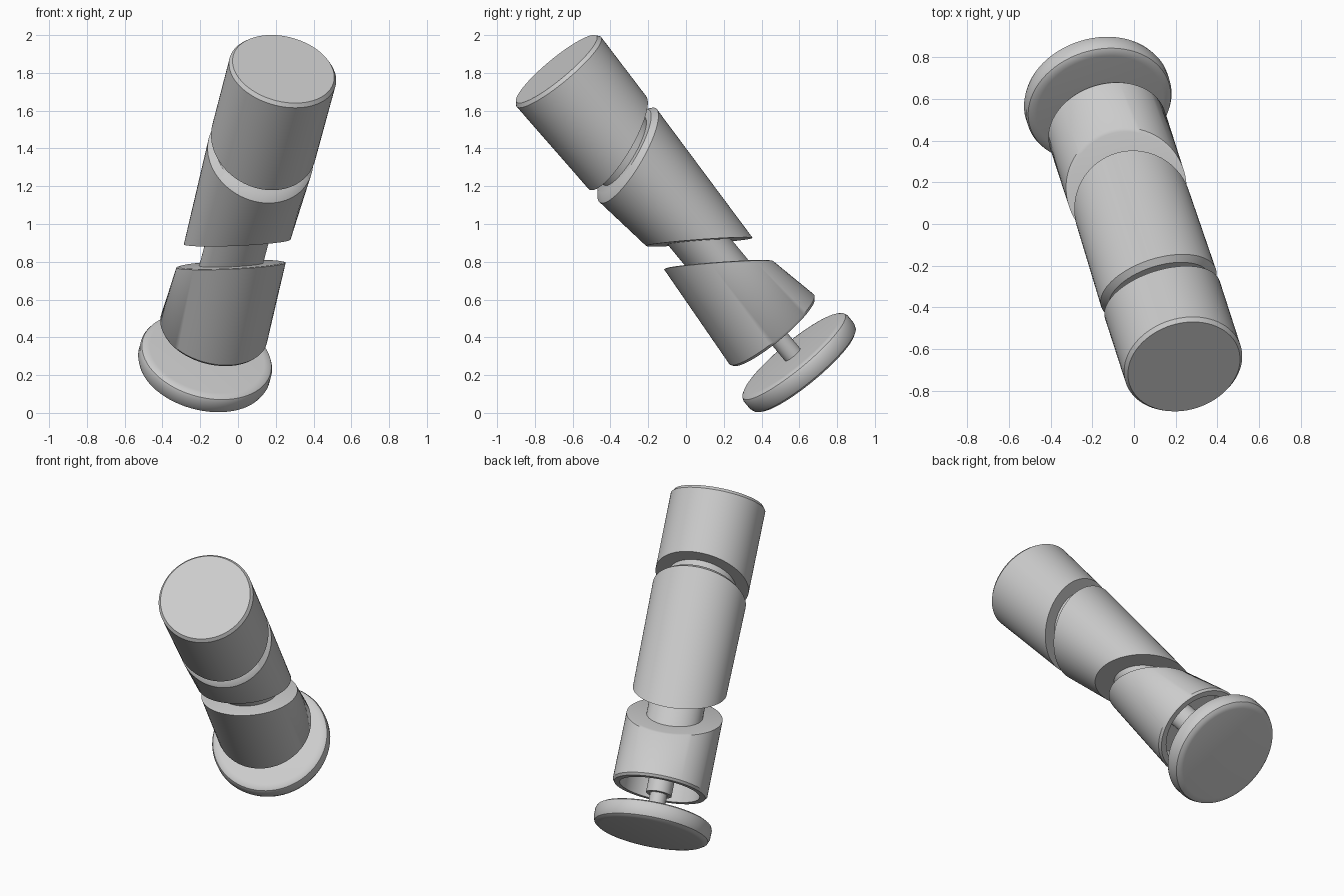
import bpy, bmesh, math
from mathutils import Vector

if "Cube" in bpy.data.objects:
    bpy.data.objects.remove(bpy.data.objects["Cube"])

BASE = Vector((-0.175, 0.60, 0.265))
AXIS = Vector((0.415, -1.285, 1.555)).normalized()
TILT = Vector((0.92, 0.36, 0.05)).normalized()   # hinge direction of the slanted cuts
UPPER = Vector((0.27, -0.83, 0.49)).normalized()   # normal of the upper slanted cut
LOWER = Vector((-0.045, -0.075, 1.0)).normalized()   # normal of the lower slanted cut
SIDES = 72


def loft(name, rings):
    """Skin circles given as (position along axis, radius, normal), capped at both ends."""
    bm = bmesh.new()
    loops = []
    for t, r, n in rings:
        u = (TILT - n * TILT.dot(n)).normalized()
        v = n.cross(u)
        c = BASE + AXIS * t
        loops.append([bm.verts.new(c + u * (r * math.cos(a)) + v * (r * math.sin(a)))
                      for a in (2 * math.pi * i / SIDES for i in range(SIDES))])
    for a, b in zip(loops, loops[1:]):
        for i in range(SIDES):
            j = (i + 1) % SIDES
            bm.faces.new((a[i], a[j], b[j], b[i]))
    bm.faces.new(loops[0])
    bm.faces.new(loops[-1])
    bmesh.ops.recalc_face_normals(bm, faces=bm.faces)
    mesh = bpy.data.meshes.new(name)
    bm.to_mesh(mesh)
    bm.free()
    ob = bpy.data.objects.new(name, mesh)
    bpy.context.collection.objects.link(ob)
    bpy.ops.object.select_all(action='DESELECT')
    ob.select_set(True)
    bpy.context.view_layer.objects.active = ob
    bpy.ops.object.shade_smooth_by_angle(angle=math.radians(35))
    return ob


# Foot disc with rounded rims
loft("foot_disc", [(-0.06, 0.31, AXIS), (-0.056, 0.33, AXIS), (-0.044, 0.348, AXIS),
                   (-0.02, 0.357, AXIS), (0.03, 0.357, AXIS), (0.046, 0.35, AXIS),
                   (0.055, 0.335, AXIS), (0.057, 0.31, AXIS)])

# Rod and its thicker sleeve
loft("foot_rod", [(0.0, 0.052, AXIS), (0.3, 0.052, AXIS)])
loft("rod_sleeve", [(0.19, 0.078, AXIS), (0.45, 0.078, AXIS)])

# Hollow lower segment
loft("lower_segment", [(0.69, 0.275, LOWER), (0.685, 0.29, LOWER), (0.235, 0.29, AXIS),
                       (0.22, 0.28, AXIS), (0.22, 0.245, AXIS), (0.42, 0.245, AXIS)])

# Neck between lower and middle segments
loft("lower_neck", [(0.66, 0.17, LOWER), (0.88, 0.17, LOWER)])

# Middle segment, cut at a slant on both ends
loft("middle_segment", [(0.848, 0.283, LOWER), (1.455, 0.29, UPPER), (1.485, 0.255, UPPER)])

# Neck between middle and top segments
loft("upper_neck", [(1.44, 0.21, UPPER), (1.58, 0.21, UPPER)])

# Top segment with chamfered flat end
loft("top_segment", [(1.545, 0.29, UPPER), (2.04, 0.29, AXIS), (2.06, 0.275, AXIS)])
